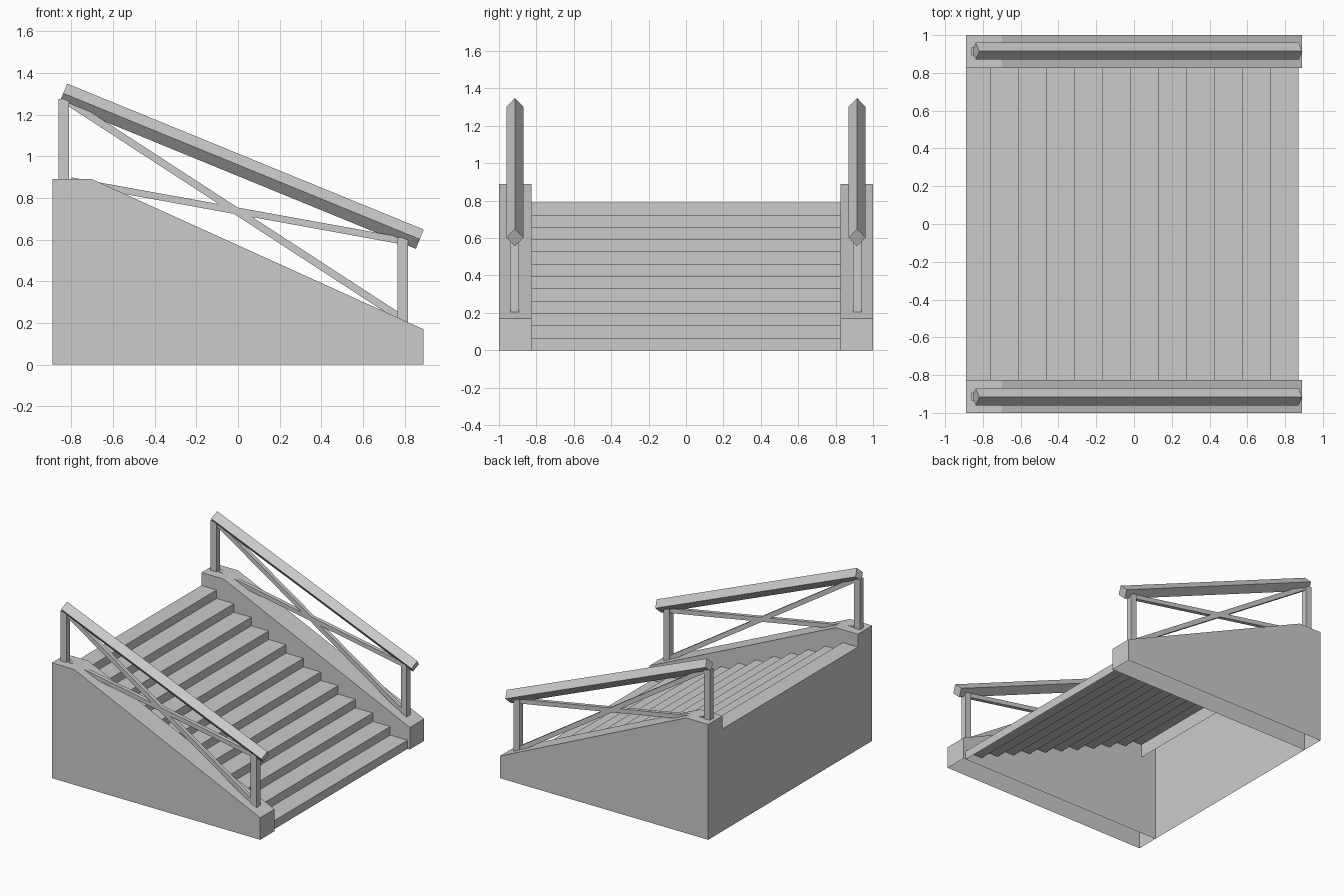
import bpy
from mathutils import Vector

if "Cube" in bpy.data.objects:
    bpy.data.objects.remove(bpy.data.objects["Cube"])


def make_object(name, verts, faces):
    mesh = bpy.data.meshes.new(name)
    mesh.from_pydata(verts, [], faces)
    obj = bpy.data.objects.new(name, mesh)
    bpy.context.collection.objects.link(obj)
    return obj


def prism(name, profile, y0, y1, skip=()):
    """Extrude an x-z profile along y; edges in skip stay open."""
    n = len(profile)
    verts = [(x, y, z) for y in (y0, y1) for x, z in profile]
    faces = [tuple(range(n)), tuple(range(2 * n - 1, n - 1, -1))]
    faces += [(i, n + i, n + (i + 1) % n, (i + 1) % n) for i in range(n) if i not in skip]
    return make_object(name, verts, faces)


def sheet(name, path, y0, y1):
    """Sweep an x-z polyline across y as a thin sheet."""
    n = len(path)
    verts = [(x, y, z) for y in (y0, y1) for x, z in path]
    return make_object(name, verts, [(i, i + 1, n + i + 1, n + i) for i in range(n - 1)])


def beam(name, a, b, y, section):
    """Bar from a to b in the x-z plane; section holds (across y, perpendicular) offsets."""
    direction = (Vector(b) - Vector(a)).normalized()
    perp = Vector((-direction.y, direction.x))
    verts = []
    for end in (a, b):
        for dy, dp in section:
            p = Vector(end) + perp * dp
            verts.append((p.x, y + dy, p.y))
    n = len(section)
    faces = [tuple(range(n - 1, -1, -1)), tuple(range(n, 2 * n))]
    faces += [(i, (i + 1) % n, n + (i + 1) % n, n + i) for i in range(n)]
    return make_object(name, verts, faces)


def rectangle(w, h):
    return [(-w / 2, -h / 2), (w / 2, -h / 2), (w / 2, h / 2), (-w / 2, h / 2)]


BACK, FRONT, INNER, STEPS = -0.89, 0.89, 0.825, 12

# Stair treads and risers, open underneath, with a closing back panel
run, rise = (0.87 + 0.76) / (STEPS - 1), 0.79 / STEPS
path = [(0.87, 0)]
for i in range(STEPS):
    x, z = 0.87 - i * run, (i + 1) * rise
    path += [(x, z), (x - run if i < STEPS - 1 else BACK, z)]
path.append((BACK, 0))
sheet("stairs", path, -INNER, INNER)

# Small lip hanging below the top riser
sheet("top_riser_lip", [(-0.76, 0.62), (-0.76, 0.73)], -INNER, INNER)

wall = [(BACK, 0), (FRONT, 0), (FRONT, 0.17), (-0.70, 0.89), (BACK, 0.89)]
diamond = [(-0.045, 0), (0, -0.05), (0.045, 0), (0, 0.05)]

for side, s in (("left", -1), ("right", 1)):
    y = s * 0.915
    # Hollow side wall without a bottom
    prism(side + "_side_wall", wall, *sorted((s * INNER, s * 1.0)), skip=(0,))
    # Posts
    beam(side + "_upper_post", (-0.835, 0.88), (-0.835, 1.275), y, rectangle(0.045, 0.05))
    beam(side + "_lower_post", (0.79, 0.20), (0.79, 0.61), y, rectangle(0.045, 0.05))
    # Diamond-section handrail
    beam(side + "_handrail", (-0.838, 1.302), (0.872, 0.602), y, diamond)
    # Crossed braces
    beam(side + "_steep_brace", (-0.82, 1.265), (0.78, 0.225), y, rectangle(0.03, 0.035))
    beam(side + "_shallow_brace", (-0.80, 0.882), (0.80, 0.592), y, rectangle(0.03, 0.033))
